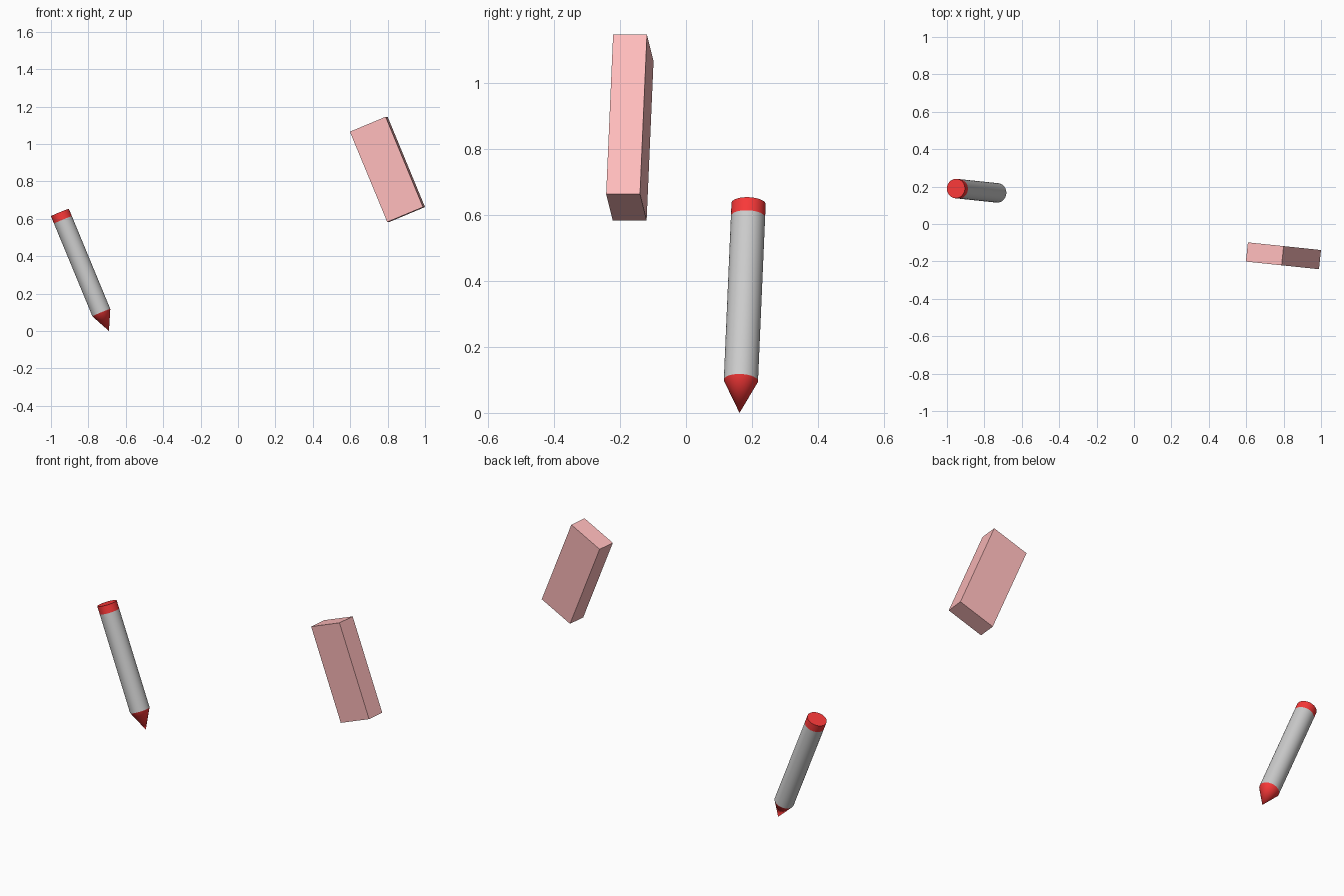
import bpy, bmesh
from math import radians, sin, cos, tau
from mathutils import Matrix, Euler

if "Cube" in bpy.data.objects:
    bpy.data.objects.remove(bpy.data.objects["Cube"])

SIDES = 32
TILT = Euler((0, radians(-22.6), radians(-6)), 'XYZ').to_matrix().to_4x4()


def material(name, rgb):
    m = bpy.data.materials.new(name)
    m.diffuse_color = (*rgb, 1)
    m.use_nodes = True
    m.node_tree.nodes["Principled BSDF"].inputs["Base Color"].default_value = m.diffuse_color
    return m


def finish(name, bm, place, mat=None):
    bmesh.ops.remove_doubles(bm, verts=bm.verts, dist=1e-5)
    bmesh.ops.recalc_face_normals(bm, faces=bm.faces)
    mesh = bpy.data.meshes.new(name)
    bm.to_mesh(mesh)
    bm.free()
    mesh.transform(place)
    if mat:
        mesh.materials.append(mat)
    ob = bpy.data.objects.new(name, mesh)
    bpy.context.collection.objects.link(ob)
    return ob


def smooth(ob):
    bpy.ops.object.select_all(action='DESELECT')
    ob.select_set(True)
    bpy.context.view_layer.objects.active = ob
    bpy.ops.object.shade_smooth_by_angle(angle=radians(30))


def turned(name, z0, r0, z1, r1, place, mat=None, caps=False):
    """Closed round section from radius r0 at z0 to r1 at z1."""
    bm = bmesh.new()
    move = Matrix.Translation((0, 0, (z0 + z1) / 2))
    bmesh.ops.create_cone(bm, cap_ends=caps, segments=SIDES, radius1=r0,
                          radius2=r1, depth=z1 - z0, matrix=move)
    smooth(finish(name, bm, place, mat))


red = material("red", (0.95, 0.04, 0.04))
pink = material("pink", (1.0, 0.5, 0.5))

# Pencil: point at the local origin, leaning back along its own z axis
R, TIP, BODY, END = 0.052, 0.106, 0.643, 0.686
pencil = Matrix.Translation((-0.69, 0.162, 0)) @ TILT
turned("pencil_tip", 0, 0, TIP, R, pencil, red)
turned("pencil_body", TIP, R, BODY, R, pencil)
turned("pencil_end_cap", BODY, R, END, R, pencil, red, caps=True)

# Eraser: plain block floating with the same lean
bm = bmesh.new()
bmesh.ops.create_cube(bm, size=1, matrix=Matrix.Diagonal((0.208, 0.103, 0.523, 1)))
finish("eraser", bm, Matrix.Translation((0.799, -0.17, 0.864)) @ TILT, pink)
